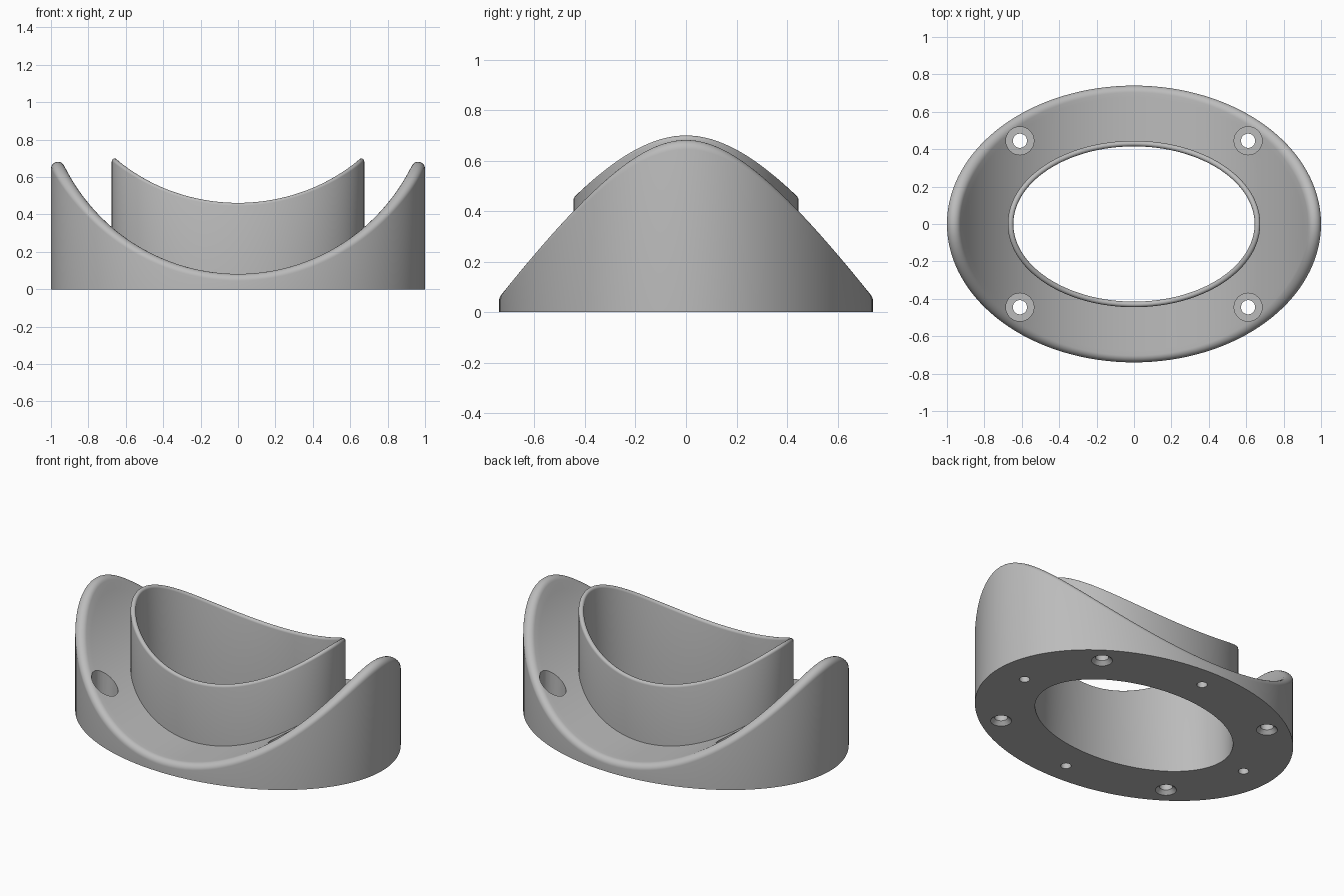
import bpy, bmesh
from math import sin, cos, pi, sqrt, atan2, hypot

if "Cube" in bpy.data.objects:
    bpy.data.objects.remove(bpy.data.objects["Cube"])

SEGMENTS = 128
OUTER = (1.0, 0.74)        # outer wall half axes
COLLAR = (0.675, 0.445)    # collar outer half axes
WALL = 0.03                # collar thickness
FILLET = 0.037             # rounding of the outer rim
RADIUS = 1.036             # saddle curvature
FLOOR = 0.082              # lowest point of the saddle
RISE = 0.38                # collar height above the saddle

grey = bpy.data.materials.new("plain grey")
grey.use_nodes = True
colour = (0.5, 0.5, 0.5, 1)
grey.diffuse_color = colour
grey.node_tree.nodes["Principled BSDF"].inputs["Base Color"].default_value = colour


def saddle(x):
    return FLOOR + RADIUS - sqrt(RADIUS ** 2 - x * x)


def slope(x):
    return x / sqrt(RADIUS ** 2 - x * x)


def inset(axes, t, d):
    """Point on an ellipse moved inward by d, and the x part of the normal."""
    nx, ny = cos(t) / axes[0], sin(t) / axes[1]
    n = hypot(nx, ny)
    return axes[0] * cos(t) - d * nx / n, axes[1] * sin(t) - d * ny / n, nx / n


def section(t):
    """Closed cross-section of the body at angle t."""
    pts = [(*inset(OUTER, t, 0)[:2], 0)]
    # rounded rim, tangent to the wall and to the saddle
    d = FILLET
    for _ in range(12):
        x, y, nx = inset(OUTER, t, d)
        m = slope(x) * nx
        d = FILLET * (1 + m / sqrt(1 + m * m))
    x, y, nx = inset(OUTER, t, d)
    centre = saddle(x) - FILLET / sqrt(1 + m * m)
    end = atan2(1, m)
    for i in range(11):
        a = pi + (end - pi) * i / 10
        px, py, _ = inset(OUTER, t, FILLET * (1 + cos(a)))
        pts.append((px, py, centre + FILLET * sin(a)))
    # saddle surface in to the collar
    cx, cy, _ = inset(COLLAR, t, 0)
    for i in range(1, 11):
        f = i / 10
        px, py = x + (cx - x) * f, y + (cy - y) * f
        pts.append((px, py, saddle(px)))
    # collar with a half-round top edge
    r = WALL / 2
    top = saddle(inset(COLLAR, t, r)[0]) + RISE - r
    for i in range(9):
        a = pi - pi * i / 8
        px, py, _ = inset(COLLAR, t, r * (1 + cos(a)))
        pts.append((px, py, top + r * sin(a)))
    pts.append((*inset(COLLAR, t, WALL)[:2], 0))
    return pts


def loft(name, sections, closed):
    """Join cross-sections around the z axis, capping open ones."""
    bm = bmesh.new()
    rows = [[bm.verts.new(p) for p in s] for s in sections]
    n = len(rows[0])
    for i, row in enumerate(rows):
        nxt = rows[(i + 1) % len(rows)]
        for j in range(n if closed else n - 1):
            k = (j + 1) % n
            bm.faces.new((row[j], nxt[j], nxt[k], row[k]))
    if not closed:
        for j in (0, n - 1):
            bm.faces.new([row[j] for row in rows])
    bmesh.ops.recalc_face_normals(bm, faces=bm.faces)
    mesh = bpy.data.meshes.new(name)
    bm.to_mesh(mesh)
    bm.free()
    mesh.materials.append(grey)
    obj = bpy.data.objects.new(name, mesh)
    bpy.context.collection.objects.link(obj)
    return obj


def drill(name, profile, x, y):
    angles = [2 * pi * i / 32 for i in range(32)]
    obj = loft(name, [[(x + r * cos(a), y + r * sin(a), z) for r, z in profile]
                      for a in angles], False)
    obj.hide_render = True
    return obj


# Saddle body with collar
body = loft("saddle_flange",
            [section(2 * pi * i / SEGMENTS) for i in range(SEGMENTS)], True)

# Counterbored screw holes and shallow locating holes underneath
screw = [(0.06, -0.05), (0.06, 0), (0.038, 0.022), (0.038, 0.1), (0.075, 0.1), (0.075, 1)]
pin = [(0.03, -0.05), (0.03, 0.05)]
cutters = [drill("screw_hole", screw, sx * 0.61, sy * 0.445)
           for sx in (-1, 1) for sy in (-1, 1)]
for s in (-1, 1):
    cutters.append(drill("locating_hole", pin, s * 0.81, 0))
    cutters.append(drill("locating_hole", pin, 0, s * 0.6))

bpy.ops.object.select_all(action="DESELECT")
bpy.context.view_layer.objects.active = body
body.select_set(True)
for cutter in cutters:
    mod = body.modifiers.new("hole", "BOOLEAN")
    mod.operation = "DIFFERENCE"
    mod.solver = "EXACT"
    mod.object = cutter
    bpy.ops.object.modifier_apply(modifier=mod.name)
    bpy.data.objects.remove(cutter)

bpy.ops.object.shade_smooth_by_angle(angle=0.6)
